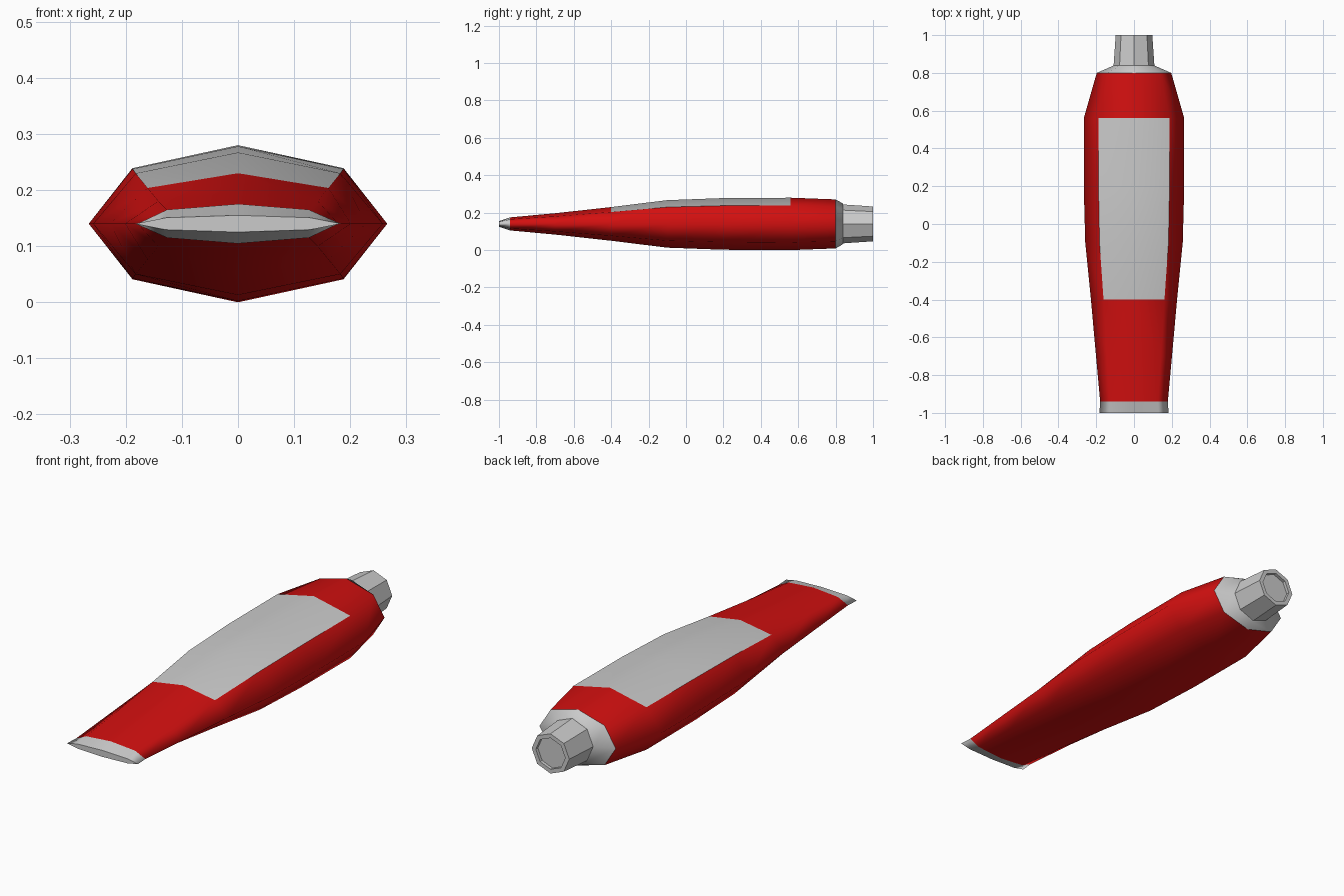
import bpy, math

if "Cube" in bpy.data.objects:
    bpy.data.objects.remove(bpy.data.objects["Cube"])

ZC = 0.14  # height of the long axis

red = bpy.data.materials.new("red_shell")
red.diffuse_color = (0.65, 0.005, 0.005, 1)
red.use_nodes = True
red.node_tree.nodes["Principled BSDF"].inputs["Base Color"].default_value = red.diffuse_color


def loft(name, rings, strips=range(8), mat=None, smooth=True, skip=None, caps=()):
    """Skin eight-sided rings (y, half width, half height) along y.
    Strips 1 and 2 are the top ones; skip(i, strip) leaves faces out."""
    verts = [(w * math.cos(k * math.pi / 4), y, ZC + h * math.sin(k * math.pi / 4))
             for y, w, h in rings for k in range(8)]
    faces = []
    for i in range(len(rings) - 1):
        for k in strips:
            if skip and skip(i, k):
                continue
            a, b = i * 8 + k, i * 8 + (k + 1) % 8
            faces.append((a, a + 8, b + 8, b))
    if "first" in caps:
        faces.append(tuple(range(8)))
    if "last" in caps:
        n = (len(rings) - 1) * 8
        faces.append(tuple(n + k for k in reversed(range(8))))
    used = sorted({v for f in faces for v in f})
    index = {v: i for i, v in enumerate(used)}
    mesh = bpy.data.meshes.new(name)
    mesh.from_pydata([verts[v] for v in used], [], [[index[v] for v in f] for f in faces])
    if mat:
        mesh.materials.append(mat)
    for p in mesh.polygons:
        p.use_smooth = smooth and len(p.vertices) == 4
    mesh.update()
    ob = bpy.data.objects.new(name, mesh)
    bpy.context.collection.objects.link(ob)
    return ob


# Body stations from front to back
body = [(-0.94, 0.179, 0.035), (-0.70, 0.201, 0.057), (-0.40, 0.228, 0.090),
        (-0.10, 0.258, 0.127), (0.20, 0.266, 0.138), (0.56, 0.266, 0.140),
        (0.80, 0.197, 0.131)]

# Red shell, open where the grey top panel sits
loft("shell", body, mat=red, skip=lambda i, k: k in (1, 2) and 2 <= i <= 4)
loft("top_panel", body[2:6], strips=(1, 2))

# Flat front mouth tip
loft("front_tip", [(-1.0, 0.183, 0.015), body[0]], caps=("first",))

# Collar stepping down to the neck
loft("collar", [body[-1], (0.837, 0.112, 0.110), (0.840, 0.106, 0.104)])

# Octagonal neck with a shallow recess in its end
loft("neck", [(0.838, 0.108, 0.104), (1.0, 0.097, 0.093),
              (1.0, 0.076, 0.073), (0.985, 0.076, 0.073)],
     smooth=False, caps=("last",))
